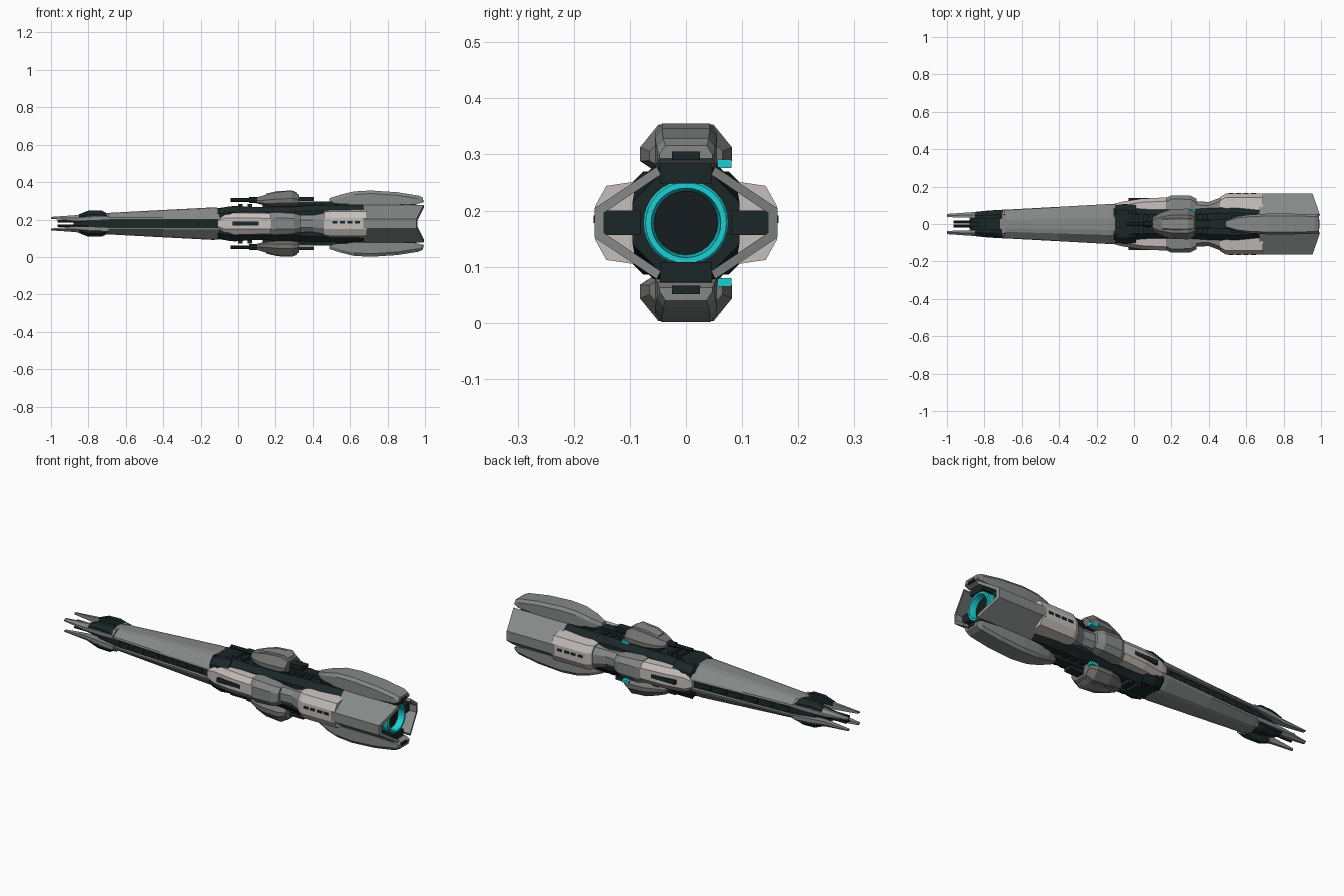
import bpy, bmesh, math

if "Cube" in bpy.data.objects:
    bpy.data.objects.remove(bpy.data.objects["Cube"])

C = 0.178  # height of the ship's long axis


def mat(name, rgb):
    m = bpy.data.materials.new(name)
    m.diffuse_color = (*rgb, 1)
    m.use_nodes = True
    m.node_tree.nodes["Principled BSDF"].inputs["Base Color"].default_value = m.diffuse_color
    return m


GREY = mat("hull grey", (0.235, 0.25, 0.245))
WARM = mat("warm grey", (0.17, 0.17, 0.165))
CREAM = mat("pale panel", (0.56, 0.52, 0.50))
DARK = mat("dark machinery", (0.011, 0.02, 0.021))
BLACK = mat("engine black", (0.008, 0.012, 0.013))
CYAN = mat("cyan glow", (0.012, 0.62, 0.65))

ONE = [(1, 1)]
SIDES = [(1, 1), (-1, 1)]
TOPS = [(1, 1), (1, -1)]
FOUR = [(1, 1), (-1, 1), (1, -1), (-1, -1)]


def loft(name, rings, material, flips=ONE):
    """Skin rings of (x, y, z-from-axis) points, capped, with mirrored copies."""
    for sy, sz in flips:
        bm = bmesh.new()
        vs = [[bm.verts.new((x, y * sy, C + z * sz)) for x, y, z in r] for r in rings]
        n = len(vs[0])
        for a, b in zip(vs, vs[1:]):
            for i in range(n):
                j = (i + 1) % n
                bm.faces.new((a[i], a[j], b[j], b[i]))
        bm.faces.new(vs[0])
        bm.faces.new(vs[-1])
        bmesh.ops.recalc_face_normals(bm, faces=bm.faces)
        me = bpy.data.meshes.new(name)
        bm.to_mesh(me)
        bm.free()
        me.materials.append(material)
        bpy.context.collection.objects.link(bpy.data.objects.new(name, me))


def oct_ring(x, hy, hz, cut=0.35, y=0, z=0):
    """Rectangle with cut corners."""
    c = cut * min(hy, hz)
    p = [(hy, hz - c), (hy - c, hz), (c - hy, hz), (-hy, hz - c),
         (-hy, c - hz), (c - hy, -hz), (hy - c, -hz), (hy, c - hz)]
    return [(x, y + a, z + b) for a, b in p]


def box(name, x0, x1, y0, y1, z0, z1, material, flips=ONE):
    p = [(y0, z0), (y1, z0), (y1, z1), (y0, z1)]
    loft(name, [[(x, a, b) for a, b in p] for x in (x0, x1)], material, flips)


def rod(name, x0, x1, r, y, z, material, flips=ONE, n=10):
    loft(name, [[(x, y + r * math.cos(k * math.tau / n), z + r * math.sin(k * math.tau / n))
                 for k in range(n)] for x in (x0, x1)], material, flips)


# long front hull: two faceted shells around a dark spine
def shell(x, w, h):
    p = [(w, 0.022), (w * 0.97, 0.032), (w * 0.55, h * 0.93), (w * 0.3, h)]
    p += [(-a, b) for a, b in reversed(p)]
    return [(x, a, b) for a, b in p]


loft("front_shell", [shell(-0.72, 0.075, 0.056), shell(-0.4, 0.092, 0.073),
                     shell(-0.13, 0.107, 0.087), shell(-0.09, 0.105, 0.082)], GREY, TOPS)
loft("front_spine", [oct_ring(-0.80, 0.045, 0.035), oct_ring(-0.7, 0.062, 0.04),
                     oct_ring(-0.09, 0.09, 0.07)], DARK)
for i in range(6):
    x = -0.66 + i * 0.09
    w = 0.062 + i * 0.0045
    box("spine_rib", x, x + 0.06, w, w + 0.008, -0.012, 0.012, DARK, SIDES)

# nose prongs, collars and guns
def prong(x, y0, y1, z0, z1):
    return [(x, y0, z0), (x, y1, z0), (x, y1, (z0 + z1) / 2), (x, (y0 + y1) / 2, z1), (x, y0, z1)]


loft("nose_prong", [prong(-1.0, 0.037, 0.054, 0.026, 0.036), prong(-0.87, 0.033, 0.063, 0.014, 0.045),
                    prong(-0.78, 0.028, 0.072, 0.016, 0.058), prong(-0.69, 0.025, 0.077, 0.02, 0.058)],
     GREY, FOUR)
loft("nose_collar", [prong(-0.85, 0.03, 0.062, 0.03, 0.05), prong(-0.80, 0.026, 0.068, 0.03, 0.07),
                     prong(-0.73, 0.026, 0.074, 0.03, 0.07), prong(-0.70, 0.026, 0.074, 0.03, 0.055)],
     DARK, FOUR)
rod("nose_gun", -0.965, -0.70, 0.007, 0.011, 0.012, DARK, FOUR, 8)
loft("nose_core", [oct_ring(-0.88, 0.03, 0.012), oct_ring(-0.75, 0.045, 0.026)], DARK)

# dark core running through the mid and rear body
loft("main_core", [oct_ring(-0.11, 0.085, 0.082), oct_ring(-0.02, 0.085, 0.095),
                   oct_ring(0.08, 0.078, 0.088), oct_ring(0.3, 0.078, 0.09),
                   oct_ring(0.4, 0.085, 0.098), oct_ring(0.55, 0.09, 0.1),
                   oct_ring(0.9, 0.095, 0.095, 0.6)], DARK)
for x in (0.0, 0.05, 0.34, 0.39, 0.44):
    box("core_rib", x, x + 0.025, -0.05, 0.05, 0.085, 0.106, DARK, TOPS)
box("top_spine", 0.30, 0.56, -0.025, 0.025, 0.09, 0.118, DARK, TOPS)


# side armour: a bulging section reaching out to y = w
def side(x, w, h, flat, y0=0.06):
    return [(x, y0, h), (x, w - 0.02, (h + flat) / 2 + 0.012), (x, w, flat),
            (x, w, -flat), (x, w - 0.02, -(h + flat) / 2 - 0.012), (x, y0, -h)]


loft("forward_pod", [side(-0.11, 0.107, 0.03, 0.015), side(-0.07, 0.118, 0.06, 0.03),
                     side(0.04, 0.136, 0.062, 0.03), side(0.17, 0.142, 0.058, 0.028),
                     side(0.20, 0.138, 0.05, 0.024)], CREAM, SIDES)
loft("pod_tail", [side(0.17, 0.138, 0.062, 0.03), side(0.2, 0.153, 0.066, 0.03),
                  side(0.3, 0.152, 0.058, 0.028), side(0.335, 0.135, 0.045, 0.02)], GREY, SIDES)
loft("pod_hood", [oct_ring(-0.1, 0.1, 0.08), oct_ring(-0.05, 0.108, 0.092),
                  oct_ring(0.01, 0.1, 0.09)], DARK)
loft("waist_armour", [side(0.32, 0.122, 0.05, 0.02), side(0.4, 0.118, 0.046, 0.02),
                      side(0.48, 0.148, 0.07, 0.025)], GREY, SIDES)
loft("rear_pale_panel", [side(0.46, 0.145, 0.07, 0.03), side(0.49, 0.162, 0.076, 0.03),
                         side(0.69, 0.162, 0.078, 0.03)], CREAM, SIDES)
box("pod_slot", -0.03, 0.11, 0.12, 0.1395, -0.011, 0.011, DARK, SIDES)
for i in range(4):
    x = 0.505 + i * 0.04
    box("panel_window", x, x + 0.028, 0.15, 0.1645, 0.0, 0.013, DARK, SIDES)


# rear V plates, trailing edge swept so the outer corner is shorter
def vplate(x, sweep=0.0):
    p = [(0.052, 0.1), (0.163, 0.026), (0.163, -0.026), (0.052, -0.1),
         (0.045, -0.086), (0.146, -0.018), (0.146, 0.018), (0.045, 0.086)]
    return [(x - sweep * (a - 0.045) / 0.118, a, b) for a, b in p]


loft("rear_v_plate", [vplate(0.67), vplate(0.995, 0.04)], GREY, SIDES)
box("engine_brace", 0.7, 0.92, 0.08, 0.147, -0.022, 0.022, DARK, SIDES)

# engine: glowing ring around a dark recessed disc
N = 32
prof = [(0.86, 0.076), (0.945, 0.076), (0.95, 0.072), (0.95, 0.062), (0.9, 0.056), (0.86, 0.056)]
bm = bmesh.new()
rows = [[bm.verts.new((x, r * math.cos(k * math.tau / N), C + r * math.sin(k * math.tau / N)))
         for x, r in prof] for k in range(N)]
for k in range(N):
    a, b = rows[k], rows[(k + 1) % N]
    for i in range(len(prof)):
        j = (i + 1) % len(prof)
        bm.faces.new((a[i], a[j], b[j], b[i]))
bmesh.ops.recalc_face_normals(bm, faces=bm.faces)
me = bpy.data.meshes.new("engine_ring")
bm.to_mesh(me)
bm.free()
me.materials.append(CYAN)
bpy.context.collection.objects.link(bpy.data.objects.new("engine_ring", me))
rod("engine_disc", 0.85, 0.915, 0.057, 0, 0, BLACK, n=24)


# upper and lower rear nacelles
def nacelle(x, w, z0, z1):
    return [(x, w, z0), (x, w, z1 - 0.016), (x, w * 0.78, z1), (x, -w * 0.78, z1),
            (x, -w, z1 - 0.016), (x, -w, z0)]


loft("nacelle", [nacelle(0.49, 0.018, 0.115, 0.136), nacelle(0.55, 0.04, 0.106, 0.155),
                 nacelle(0.62, 0.05, 0.102, 0.172), nacelle(0.71, 0.055, 0.1, 0.177),
                 nacelle(0.85, 0.055, 0.1, 0.168), nacelle(0.965, 0.052, 0.106, 0.15),
                 nacelle(0.99, 0.047, 0.115, 0.138)], GREY, TOPS)
box("nacelle_pylon", 0.52, 0.955, -0.046, 0.046, 0.07, 0.108, DARK, TOPS)
box("nacelle_vent", 0.95, 0.993, -0.025, 0.025, 0.112, 0.127, DARK, TOPS)


# upper and lower gun turrets
def turret(x, w, z0, z1):
    m = z1 - z0
    p = [(w * 0.7, z0), (w, z0 + m * 0.2), (w, z0 + m * 0.5), (w * 0.6, z1)]
    p += [(-a, b) for a, b in reversed(p)]
    return [(x, a, b) for a, b in p]


loft("turret", [turret(0.1, 0.035, 0.108, 0.14), turret(0.14, 0.06, 0.098, 0.152),
                turret(0.2, 0.08, 0.094, 0.168), turret(0.29, 0.082, 0.094, 0.175),
                turret(0.325, 0.065, 0.1, 0.155)], WARM, TOPS)
loft("turret_cap", [oct_ring(0.15, 0.03, 0.02, z=0.14), oct_ring(0.21, 0.036, 0.025, z=0.149),
                    oct_ring(0.29, 0.036, 0.025, z=0.152), oct_ring(0.315, 0.03, 0.02, z=0.145)],
     GREY, TOPS)
box("turret_base", 0.13, 0.33, -0.05, 0.05, 0.07, 0.1, DARK, TOPS)
box("turret_tail", 0.31, 0.405, -0.022, 0.022, 0.122, 0.142, DARK, TOPS)
rod("turret_barrel", -0.04, 0.13, 0.01, 0, 0.126, DARK, TOPS, 8)
rod("barrel_sleeve", 0.06, 0.13, 0.016, 0, 0.126, DARK, TOPS, 8)
box("turret_glow", 0.285, 0.328, 0.056, 0.081, 0.098, 0.113, CYAN, TOPS)
